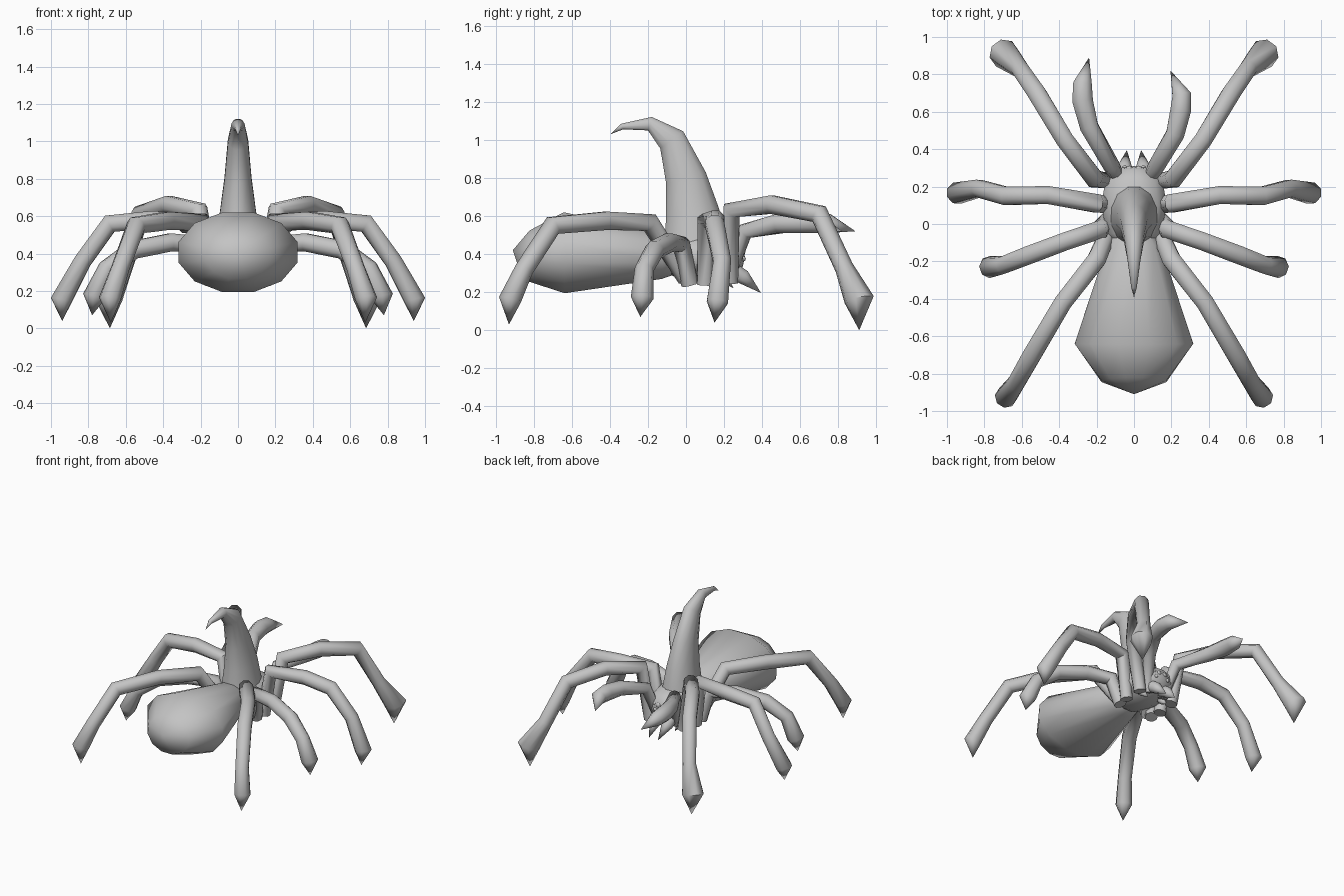
import bpy, bmesh, math
from mathutils import Vector

if "Cube" in bpy.data.objects:
    bpy.data.objects.remove(bpy.data.objects["Cube"], do_unlink=True)

GREY = (0.55, 0.55, 0.55, 1)
grey = bpy.data.materials.new("plain_grey")
grey.use_nodes = True
grey.diffuse_color = GREY
grey.node_tree.nodes["Principled BSDF"].inputs["Base Color"].default_value = GREY


def finish(name, bm, angle):
    bmesh.ops.recalc_face_normals(bm, faces=bm.faces)
    mesh = bpy.data.meshes.new(name)
    bm.to_mesh(mesh)
    bm.free()
    obj = bpy.data.objects.new(name, mesh)
    bpy.context.collection.objects.link(obj)
    mesh.materials.append(grey)
    bpy.ops.object.select_all(action="DESELECT")
    obj.select_set(True)
    bpy.context.view_layer.objects.active = obj
    bpy.ops.object.shade_smooth_by_angle(angle=math.radians(angle))


def tube(name, path, radii, side=(1, 0, 0), sides=8, angle=60):
    """Skin rings along a path; radii are (across, up) pairs, zero closes to a point."""
    bm = bmesh.new()
    pts = [Vector(p) for p in path]
    rings = []
    for i, p in enumerate(pts):
        a, b = radii[i]
        if a == 0:
            rings.append([bm.verts.new(p)])
            continue
        into = (p - pts[i - 1]).normalized() if i else Vector()
        out = (pts[i + 1] - p).normalized() if i < len(pts) - 1 else Vector()
        t = (into + out).normalized()
        s = Vector(side)
        s = (s - t * s.dot(t)).normalized()
        u = t.cross(s)
        ring = []
        for k in range(sides):
            ang = math.tau * (k + 0.5) / sides
            ring.append(bm.verts.new(p + s * a * math.cos(ang) + u * b * math.sin(ang)))
        rings.append(ring)
    for r, q in zip(rings, rings[1:]):
        for k in range(sides):
            n = (k + 1) % sides
            if len(r) == 1:
                bm.faces.new((r[0], q[k], q[n]))
            elif len(q) == 1:
                bm.faces.new((r[k], r[n], q[0]))
            else:
                bm.faces.new((r[k], r[n], q[n], q[k]))
    for ring in (rings[0], rings[-1]):
        if len(ring) > 1:
            bm.faces.new(ring)
    finish(name, bm, angle)


def ball(name, centre, radius):
    bm = bmesh.new()
    bmesh.ops.create_uvsphere(bm, u_segments=8, v_segments=6, radius=radius)
    bmesh.ops.translate(bm, verts=bm.verts, vec=centre)
    finish(name, bm, 60)


def mirrored(path, sx):
    return [(x * sx, y, z) for x, y, z in path]


# Body: swollen abdomen and rounded head section
tube("abdomen",
     [(0, -.91, .42), (0, -.84, .395), (0, -.64, .407), (0, -.12, .39), (0, 0, .38)],
     [(0, 0), (.18, .135), (.328, .22), (.15, .125), (.08, .07)], sides=12, angle=85)
tube("head_section",
     [(0, -.13, .38), (0, -.05, .385), (0, .1, .385), (0, .23, .385), (0, .295, .385), (0, .31, .385)],
     [(.08, .07), (.15, .115), (.182, .13), (.158, .105), (.09, .065), (0, 0)], sides=12, angle=85)

# Tall curved horn on the back of the head section
tube("curved_horn",
     [(0, .045, .45), (0, .035, .62), (0, 0, .8), (0, -.075, 1.0),
      (0, -.19, 1.085), (0, -.335, 1.07), (0, -.395, 1.03)],
     [(.13, .165), (.1, .145), (.075, .112), (.056, .078),
      (.036, .038), (.016, .016), (0, 0)], sides=12, angle=85)

# Four pairs of legs, each rising from below the body to a pointed foot
legs = {
    "front_leg": [(.14, .23, .25), (.21, .24, .63), (.37, .45, .66), (.52, .7, .61),
                  (.61, .83, .33), (.695, .91, .16), (.685, .91, 0)],
    "second_leg": [(.15, .1, .24), (.2, .11, .575), (.46, .155, .58), (.685, .15, .56),
                   (.83, .19, .36), (.945, .165, .15), (.94, .15, .04)],
    "third_leg": [(.14, .02, .24), (.18, -.03, .45), (.36, -.09, .46), (.56, -.165, .42),
                  (.7, -.22, .32), (.77, -.23, .17), (.78, -.24, .07)],
    "rear_leg": [(.12, 0, .27), (.2, -.19, .565), (.38, -.42, .575), (.545, -.7, .55),
                 (.63, -.85, .32), (.685, -.925, .16), (.68, -.93, .03)],
}
for label, path in legs.items():
    foot = .08 if label == "front_leg" else .06
    radii = [(r, r) for r in (.045, .053, .052, .053, .05, foot, 0)]
    for word, sx in (("left", 1), ("right", -1)):
        p = mirrored(path, sx)
        d = Vector(p[-1]) - Vector(p[1])
        tube(f"{word}_{label}", p, radii, (-d.y, d.x, 0))

# Feelers in front of the head, bent inward at slightly different angles
feelers = {
    "left_feeler": [(.07, .22, .27), (.12, .31, .52), (.22, .48, .56),
                    (.25, .61, .565), (.255, .69, .56), (.195, .82, .52)],
    "right_feeler": [(-.07, .22, .27), (-.12, .31, .52), (-.24, .52, .56),
                     (-.275, .66, .565), (-.275, .75, .56), (-.24, .89, .52)],
}
for name, path in feelers.items():
    tube(name, path, [(r, r) for r in (.035, .045, .053, .06, .054, 0)])

# Fangs and eyes
for word, sx in (("left", 1), ("right", -1)):
    tube(f"{word}_fang", mirrored([(.05, .22, .33), (.05, .3, .28), (.038, .395, .195)], sx),
         [(.045, .045), (.042, .042), (0, 0)])
    tube(f"{word}_lower_fang", mirrored([(.09, .16, .32), (.09, .2, .27), (.08, .25, .22)], sx),
         [(.03, .03), (.026, .026), (0, 0)])
    for row, (x, y, z, r) in enumerate([(.024, .29, .41, .022), (.06, .285, .415, .018),
                                        (.09, .275, .42, .014), (.05, .3, .375, .014)]):
        ball(f"{word}_eye_{row + 1}", (x * sx, y, z), r)
